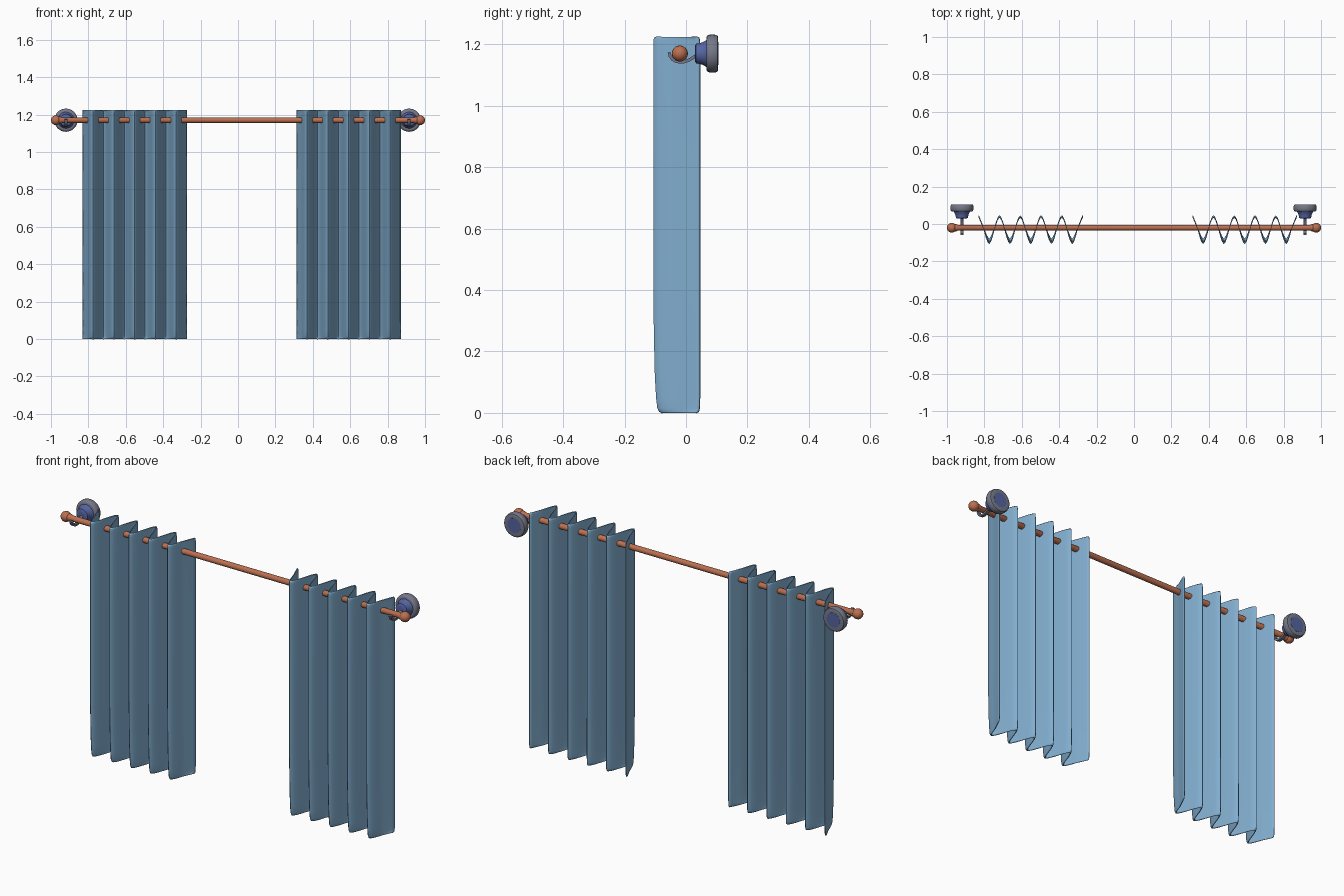
import bpy, bmesh, math
from mathutils import Matrix

if "Cube" in bpy.data.objects:
    bpy.data.objects.remove(bpy.data.objects["Cube"])

def material(name, rgb):
    m = bpy.data.materials.new(name)
    m.diffuse_color = (*rgb, 1)
    m.use_nodes = True
    m.node_tree.nodes["Principled BSDF"].inputs["Base Color"].default_value = m.diffuse_color
    return m

COPPER = material("copper", (0.50, 0.16, 0.08))
CLOTH = material("blue_cloth", (0.22, 0.42, 0.62))
GREY = material("grey_metal", (0.18, 0.19, 0.25))
BLUE = material("blue_metal", (0.09, 0.13, 0.36))
ROD_Y, ROD_Z = -0.02, 1.17

def finish(bm, name, mat, angle=40):
    bmesh.ops.recalc_face_normals(bm, faces=bm.faces)
    me = bpy.data.meshes.new(name)
    bm.to_mesh(me)
    bm.free()
    ob = bpy.data.objects.new(name, me)
    bpy.context.collection.objects.link(ob)
    me.materials.append(mat)
    bpy.ops.object.select_all(action='DESELECT')
    ob.select_set(True)
    bpy.context.view_layer.objects.active = ob
    bpy.ops.object.shade_smooth_by_angle(angle=math.radians(angle))
    return ob

def lathe(name, profile, mat, axis, centre, n=32):
    """Revolve (position, radius) pairs about the x or y axis."""
    bm = bmesh.new()
    rings = []
    for t, r in profile:
        ring = []
        for i in range(n):
            a = 2 * math.pi * i / n
            u, v = r * math.cos(a), r * math.sin(a)
            ring.append(bm.verts.new((t, u, v) if axis == 'x' else (u, t, v)))
        rings.append(ring)
    for a, b in zip(rings, rings[1:]):
        for i in range(n):
            j = (i + 1) % n
            bm.faces.new((a[i], a[j], b[j], b[i]))
    bm.faces.new(rings[0])
    bm.faces.new(rings[-1])
    bmesh.ops.transform(bm, matrix=Matrix.Translation(centre), verts=bm.verts)
    return finish(bm, name, mat)

# rod with ball finials: one half profile, mirrored
half = [(0.94, 0.0145), (0.95, 0.019), (0.957, 0.019)]
half += [(0.974 - 0.026 * math.cos(a), 0.026 * math.sin(a))
         for a in [math.radians(d) for d in (55, 70, 90, 110, 130, 150, 165, 178)]]
profile = [(-x, r) for x, r in reversed(half)] + half
lathe("curtain_rod", profile, COPPER, 'x', (0, ROD_Y, ROD_Z))

# brackets: wall plate, domed boss and hook under the rod
for side, x in (("left", -0.92), ("right", 0.915)):
    lathe(side + "_wall_plate",
          [(0.066, 0.040), (0.066, 0.052), (0.069, 0.058), (0.075, 0.061), (0.085, 0.062),
           (0.097, 0.061), (0.103, 0.058), (0.105, 0.052), (0.105, 0.040)],
          GREY, 'y', (x, 0, ROD_Z))
    lathe(side + "_bracket_boss",
          [(0.030, 0.012), (0.030, 0.027), (0.033, 0.032), (0.045, 0.034), (0.055, 0.037),
           (0.062, 0.041), (0.068, 0.045)], BLUE, 'y', (x, 0, ROD_Z))
    lathe(side + "_plate_back", [(0.10, 0.038), (0.1055, 0.038)], BLUE, 'y', (x, 0, ROD_Z))
    path = [(0.035, 1.165), (0.022, 1.156), (0.008, 1.148), (-0.006, 1.143), (-0.02, 1.142),
            (-0.034, 1.145), (-0.045, 1.152), (-0.052, 1.162), (-0.055, 1.174)]
    bm = bmesh.new()
    w, t = 0.008, 0.005
    rings = []
    for i, (y, z) in enumerate(path):
        p, q = path[max(i - 1, 0)], path[min(i + 1, len(path) - 1)]
        dy, dz = q[0] - p[0], q[1] - p[1]
        l = math.hypot(dy, dz)
        ny, nz = -dz / l * t, dy / l * t
        rings.append([bm.verts.new((x + sx * w, y + s * ny, z + s * nz))
                      for sx, s in ((-1, -1), (1, -1), (1, 1), (-1, 1))])
    for a, b in zip(rings, rings[1:]):
        for i in range(4):
            j = (i + 1) % 4
            bm.faces.new((a[i], a[j], b[j], b[i]))
    bm.faces.new(rings[0])
    bm.faces.new(rings[-1])
    finish(bm, side + "_rod_hook", GREY)

# pleated curtains: five waves, front folds tuck in towards the hem
# rows: height, front fold y, back fold y
ROWS = [(0.0, -0.078, 0.034), (0.004, -0.086, 0.041), (0.015, -0.092, 0.044),
        (0.05, -0.096, 0.045), (0.12, -0.100, 0.045), (0.25, -0.103, 0.045),
        (0.40, -0.105, 0.045), (0.80, -0.105, 0.045), (1.20, -0.105, 0.045),
        (1.215, -0.104, 0.044), (1.221, -0.102, 0.042), (1.224, -0.096, 0.036)]
WAVES, STEPS, WIDTH = 5, 20, 0.555

for side, x0 in (("left", -0.83), ("right", 0.314)):
    bm = bmesh.new()
    grid = []
    for z, front, back in ROWS:
        row = []
        for i in range(WAVES * STEPS + 1):
            u = i / STEPS
            c = math.cos(2 * math.pi * u)
            tri = abs((u % 1) * 2 - 1) * 2 - 1
            s = 0.75 * c + 0.25 * tri          # slightly sharpened wave
            if u < 0.25 or u > WAVES - 0.25:   # free edges run out straight
                s = tri
            y = front + (back - front) * (s + 1) / 2
            row.append(bm.verts.new((x0 + WIDTH * i / (WAVES * STEPS), y, z)))
        grid.append(row)
    for a, b in zip(grid, grid[1:]):
        for i in range(len(a) - 1):
            bm.faces.new((a[i], a[i + 1], b[i + 1], b[i]))
    ob = finish(bm, side + "_curtain", CLOTH, 80)
    mod = ob.modifiers.new("thickness", 'SOLIDIFY')
    mod.thickness = 0.003
    mod.offset = 0
